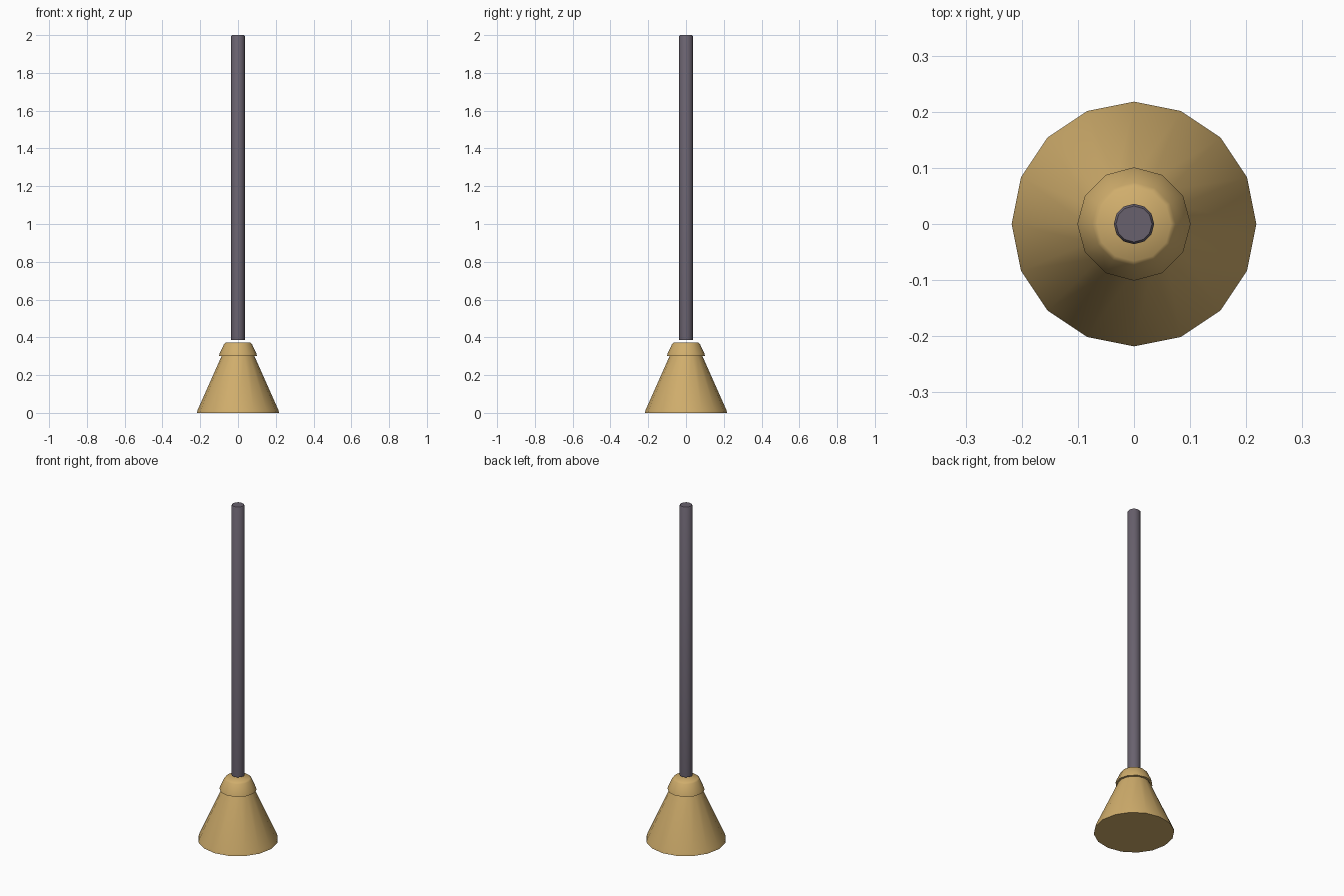
import bpy
import bmesh
from math import cos, sin, tau, radians

default = bpy.data.objects.get("Cube")
if default:
    bpy.data.objects.remove(default, do_unlink=True)


def make_material(name, colour):
    mat = bpy.data.materials.new(name)
    mat.use_nodes = True
    mat.diffuse_color = (*colour, 1)
    mat.node_tree.nodes["Principled BSDF"].inputs["Base Color"].default_value = (*colour, 1)
    return mat


def turned(name, profile, sides, mat, angle):
    """Closed turned solid from (radius, height) pairs, bottom to top."""
    bm = bmesh.new()
    rings = [[bm.verts.new((r * cos(tau * i / sides), r * sin(tau * i / sides), z))
              for i in range(sides)] for r, z in profile]
    for low, high in zip(rings, rings[1:]):
        for i in range(sides):
            j = (i + 1) % sides
            bm.faces.new((low[i], low[j], high[j], high[i]))
    bm.faces.new(rings[0][::-1])
    bm.faces.new(rings[-1])
    mesh = bpy.data.meshes.new(name)
    bm.to_mesh(mesh)
    bm.free()
    mesh.materials.append(mat)
    obj = bpy.data.objects.new(name, mesh)
    bpy.context.collection.objects.link(obj)
    bpy.ops.object.select_all(action="DESELECT")
    obj.select_set(True)
    bpy.context.view_layer.objects.active = obj
    bpy.ops.object.shade_smooth_by_angle(angle=radians(angle))
    return obj


tan = make_material("warm tan", (0.63, 0.42, 0.15))
grey = make_material("purple grey", (0.14, 0.12, 0.155))

# Flared base with a thin foot
turned("flared_base", [(0.218, 0), (0.214, 0.015), (0.085, 0.305)], 16, tan, 50)

# Collar on top of the base
turned("collar", [(0.101, 0.30), (0.097, 0.315), (0.074, 0.364), (0.066, 0.372)],
       12, tan, 60)

# Tall rod floating just above the collar
turned("rod", [(0.036, 0.387), (0.036, 1.995), (0.032, 2.0)], 12, grey, 40)
